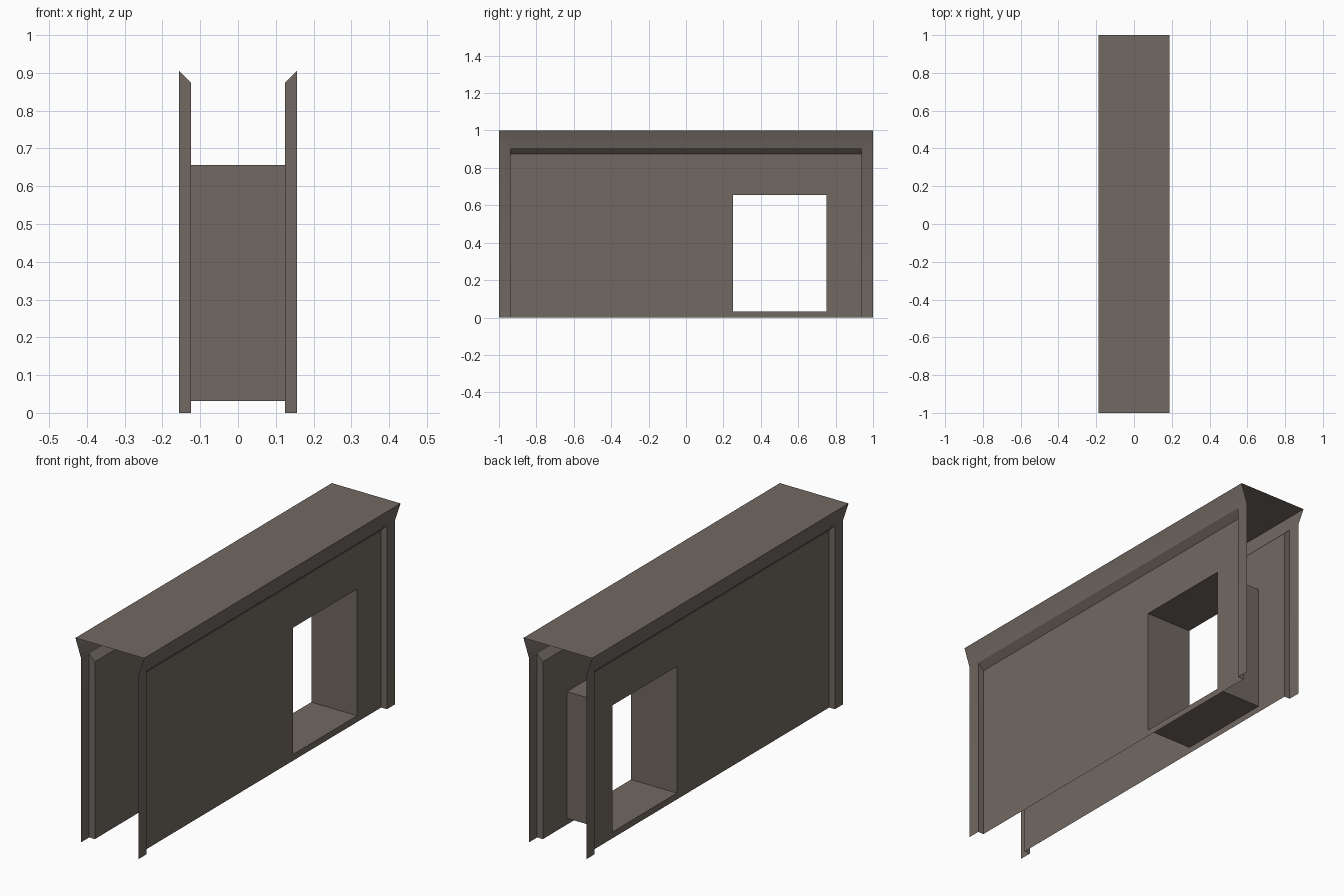
import bpy, bmesh
from mathutils import Vector

if "Cube" in bpy.data.objects:
    bpy.data.objects.remove(bpy.data.objects["Cube"])

mat = bpy.data.materials.new("warm grey stone")
mat.diffuse_color = (0.165, 0.140, 0.122, 1)
mat.use_nodes = True
mat.node_tree.nodes["Principled BSDF"].inputs["Base Color"].default_value = mat.diffuse_color

# Key dimensions
U = 1 / 32
PANEL_X, FRAME_X, TOP_X = 4 * U, 5 * U, 6 * U
JAMB_Y = 30 * U
HEAD_IN, HEAD_OUT = 28 * U, 29 * U
DOOR_Y, DOOR_Z = (0.25, 0.75), (U, 21 * U)


def sheet(name, quads, mirror=True):
    """Open thin-walled part: each quad is (four corners, facing direction)."""
    bm = bmesh.new()
    for corners, facing in quads:
        f = bm.faces.new([bm.verts.new(c) for c in corners])
        f.normal_update()
        if f.normal.dot(Vector(facing)) < 0:
            f.normal_flip()
    bmesh.ops.remove_doubles(bm, verts=bm.verts, dist=1e-5)
    me = bpy.data.meshes.new(name)
    bm.to_mesh(me)
    bm.free()
    me.materials.append(mat)
    ob = bpy.data.objects.new(name, me)
    bpy.context.collection.objects.link(ob)
    if mirror:
        ob.modifiers.new("Mirror", 'MIRROR')
    return ob


def side_quad(y0, y1, xa, za, xb, zb):
    """Strip running along y between two points of the cross-section."""
    return [(xa, y0, za), (xa, y1, za), (xb, y1, zb), (xb, y0, zb)]


OUT = (1, 0, 0)
stations = [-1, -JAMB_Y, JAMB_Y, 1]

# Outer frame: end posts plus the flared cornice
quads = []
for i, (y0, y1) in enumerate(zip(stations, stations[1:])):
    if i != 1:
        quads.append((side_quad(y0, y1, FRAME_X, 0, FRAME_X, HEAD_OUT), OUT))
    quads.append((side_quad(y0, y1, FRAME_X, HEAD_OUT, TOP_X, 1), OUT))
frame = sheet("wall_frame", quads)
for p in frame.data.polygons:
    p.use_smooth = True

# Recessed wall panel with the doorway left open
quads = []
ys = [-JAMB_Y, *DOOR_Y, JAMB_Y]
zs = [0, *DOOR_Z, HEAD_IN]
for i in range(3):
    for j in range(3):
        if (i, j) != (1, 1):
            quads.append((side_quad(ys[i], ys[i + 1], PANEL_X, zs[j], PANEL_X, zs[j + 1]), OUT))
sheet("wall_panel", quads)

# Reveals joining panel to frame: sloped head and two jambs
quads = [(side_quad(-JAMB_Y, JAMB_Y, PANEL_X, HEAD_IN, FRAME_X, HEAD_OUT), (1, 0, -1))]
for s in (-1, 1):
    y = s * JAMB_Y
    quads.append(([(PANEL_X, y, 0), (FRAME_X, y, 0), (FRAME_X, y, HEAD_OUT),
                   (PANEL_X, y, HEAD_IN)], (0, -s, 0)))
sheet("panel_reveal", quads)

# Doorway lining running through the wall
quads = []
for s, y, z in ((1, DOOR_Y[0], DOOR_Z[0]), (-1, DOOR_Y[1], DOOR_Z[1])):
    quads.append((side_quad(*DOOR_Y, -PANEL_X, z, PANEL_X, z), (0, 0, s)))
    quads.append(([(-PANEL_X, y, DOOR_Z[0]), (PANEL_X, y, DOOR_Z[0]),
                   (PANEL_X, y, DOOR_Z[1]), (-PANEL_X, y, DOOR_Z[1])], (0, s, 0)))
sheet("doorway_lining", quads, mirror=False)

# Flat top
sheet("wall_top", [(side_quad(-1, 1, -TOP_X, 1, TOP_X, 1), (0, 0, 1))], mirror=False)
